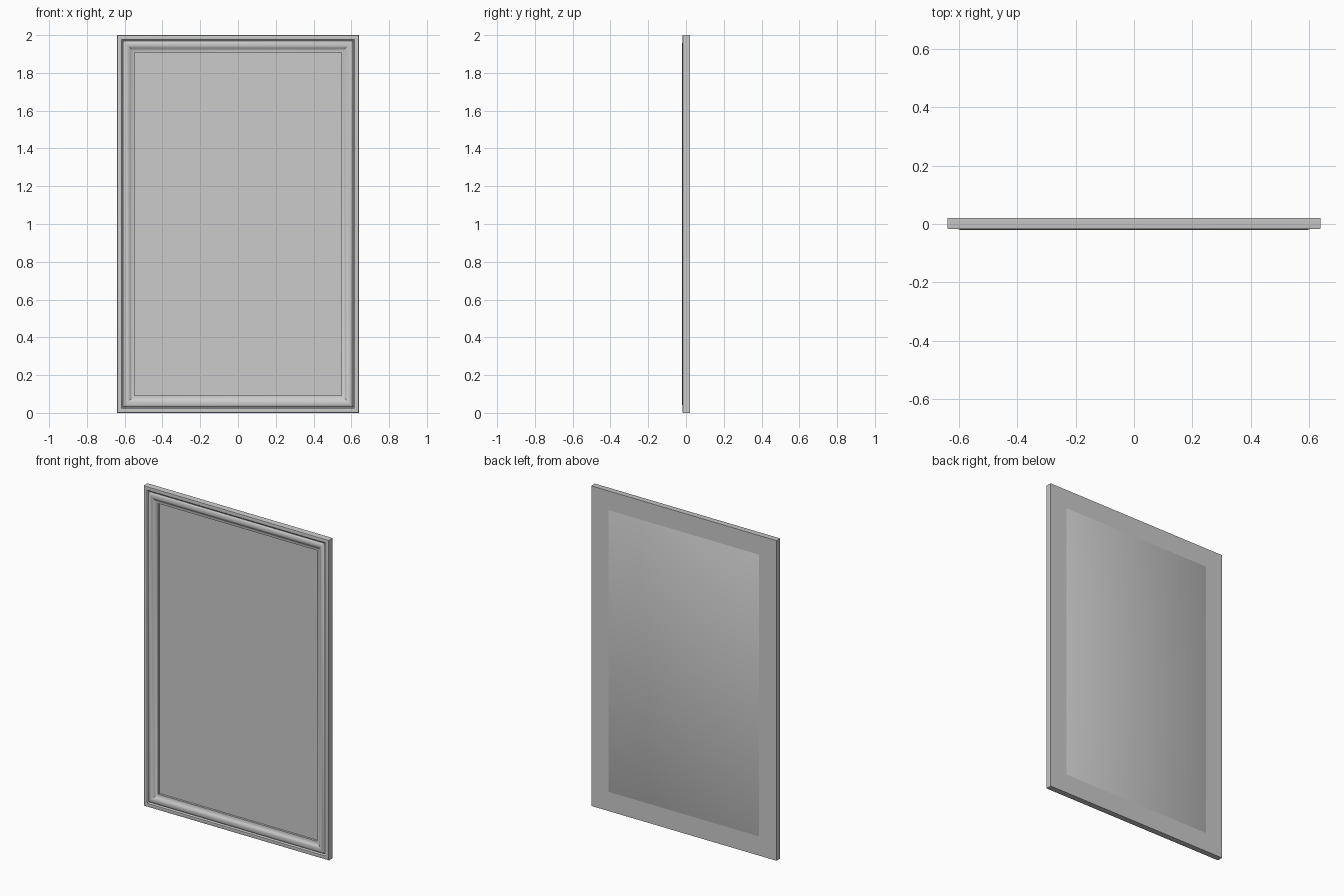
import bpy, bmesh
from math import radians

if "Cube" in bpy.data.objects:
    bpy.data.objects.remove(bpy.data.objects["Cube"])

HALF_W, HEIGHT = 0.64, 2.0
BACK, PANEL_Y = 0.021, 0.006

def finish(bm, name):
    bmesh.ops.recalc_face_normals(bm, faces=bm.faces)
    me = bpy.data.meshes.new(name)
    bm.to_mesh(me)
    bm.free()
    ob = bpy.data.objects.new(name, me)
    bpy.context.collection.objects.link(ob)
    bpy.context.view_layer.objects.active = ob
    ob.select_set(True)
    bpy.ops.object.shade_smooth_by_angle(angle=radians(30))
    ob.select_set(False)

def ring(bm, d, y):
    """Rectangle of vertices inset by d from the outer edge, at depth y."""
    x = HALF_W - d
    return [bm.verts.new(p) for p in
            ((-x, y, d), (x, y, d), (x, y, HEIGHT - d), (-x, y, HEIGHT - d))]

# Mitred moulding: (inset, depth) section swept round the four sides
profile = [(0.0, BACK), (0.0, -0.014), (0.001, -0.017), (0.004, -0.018),
           (0.018, -0.018), (0.022, -0.017), (0.026, -0.013), (0.029, -0.011),
           (0.031, -0.011), (0.034, -0.015), (0.039, -0.0185), (0.045, -0.0205),
           (0.051, -0.021), (0.058, -0.0195), (0.066, -0.015), (0.073, -0.010),
           (0.080, -0.0065), (0.086, -0.005), (0.092, -0.005), (0.093, PANEL_Y),
           (0.12, PANEL_Y + 0.004), (0.12, BACK)]
bm = bmesh.new()
rings = [ring(bm, d, y) for d, y in profile]
for a, b in zip(rings, rings[1:] + rings[:1]):
    for i in range(4):
        j = (i + 1) % 4
        bm.faces.new((a[i], a[j], b[j], b[i]))
finish(bm, "frame_moulding")

# Flat panel inside the frame, flush with the back
bm = bmesh.new()
front, back = ring(bm, 0.0935, PANEL_Y), ring(bm, 0.12, BACK)
bm.faces.new(front)
bm.faces.new(back)
for i in range(4):
    j = (i + 1) % 4
    bm.faces.new((front[i], front[j], back[j], back[i]))
finish(bm, "panel")
